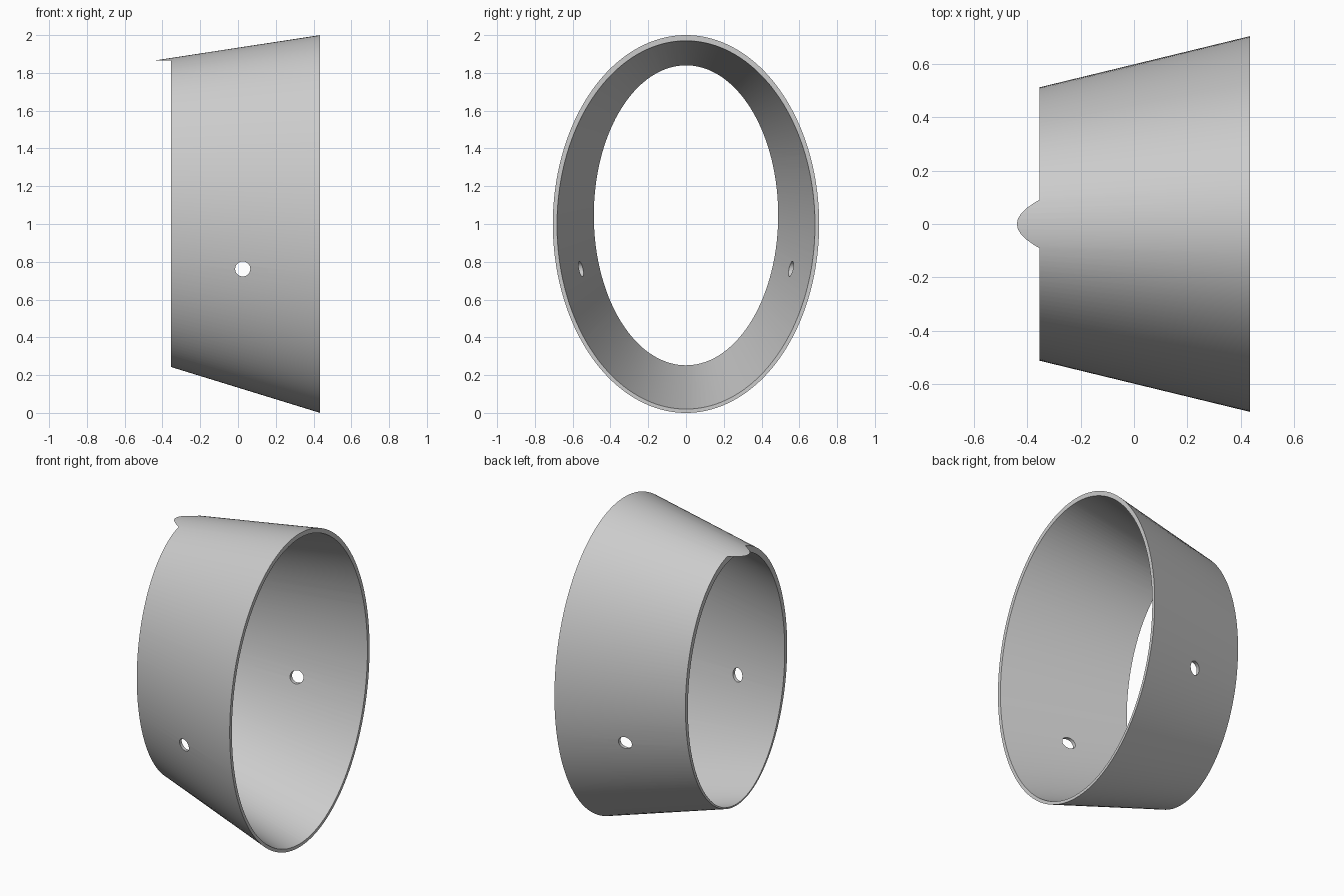
import bpy
import bmesh
import math

if "Cube" in bpy.data.objects:
    bpy.data.objects.remove(bpy.data.objects["Cube"], do_unlink=True)

SEGMENTS = 160
SMALL_X, BIG_X = -0.355, 0.435

grey = bpy.data.materials.new("plain grey")
grey.use_nodes = True
grey.diffuse_color = (0.6, 0.6, 0.6, 1)
grey.node_tree.nodes["Principled BSDF"].inputs["Base Color"].default_value = (0.6, 0.6, 0.6, 1)


def elliptic_cone(name, small, big, x_start, x_end):
    """Solid loft along x; small and big are (half width, bottom, top) at the two ends."""
    bm = bmesh.new()
    rings = []
    for x in (x_start, x_end):
        t = (x - SMALL_X) / (BIG_X - SMALL_X)
        half, low, high = (a + (b - a) * t for a, b in zip(small, big))
        middle, rise = (low + high) / 2, (high - low) / 2
        angles = [2 * math.pi * i / SEGMENTS for i in range(SEGMENTS)]
        rings.append([bm.verts.new((x, half * math.sin(a), middle + rise * math.cos(a)))
                      for a in angles])
    for i in range(SEGMENTS):
        j = (i + 1) % SEGMENTS
        bm.faces.new((rings[0][i], rings[0][j], rings[1][j], rings[1][i]))
    for ring in rings:
        bm.faces.new(ring)
    bmesh.ops.recalc_face_normals(bm, faces=bm.faces)
    mesh = bpy.data.meshes.new(name)
    bm.to_mesh(mesh)
    bm.free()
    mesh.materials.append(grey)
    obj = bpy.data.objects.new(name, mesh)
    bpy.context.collection.objects.link(obj)
    return obj


def cut(target, cutter):
    """Subtract the cutter from the target, then remove it."""
    bpy.context.view_layer.objects.active = target
    mod = target.modifiers.new("cut", 'BOOLEAN')
    mod.operation = 'DIFFERENCE'
    mod.solver = 'EXACT'
    mod.object = cutter
    bpy.ops.object.modifier_apply(modifier=mod.name)
    bpy.data.objects.remove(cutter, do_unlink=True)


# Tapered oval collar, long enough to include the tab
collar = elliptic_cone("tapered_collar", (0.513, 0.243, 1.879), (0.705, 0, 2), -0.46, BIG_X)

# Bore through the collar
cut(collar, elliptic_cone("bore_cutter", (0.488, 0.252, 1.84), (0.683, 0.02, 1.97), -0.6, 0.5))

# Trim the small end, leaving the thin rounded tab above the flat cut
bpy.ops.mesh.primitive_cube_add(size=1, location=(SMALL_X - 0.25, 0, 0.866))
trim = bpy.context.object
trim.scale = (0.5, 2, 2)
cut(collar, trim)

# Pair of round side holes
bpy.ops.mesh.primitive_cylinder_add(vertices=48, radius=0.04, depth=2,
                                    location=(0.025, 0, 0.762), rotation=(math.pi / 2, 0, 0))
cut(collar, bpy.context.object)

# Smooth walls with crisp rims
bpy.ops.object.select_all(action='DESELECT')
collar.select_set(True)
bpy.context.view_layer.objects.active = collar
bpy.ops.object.shade_smooth_by_angle(angle=math.radians(30))
